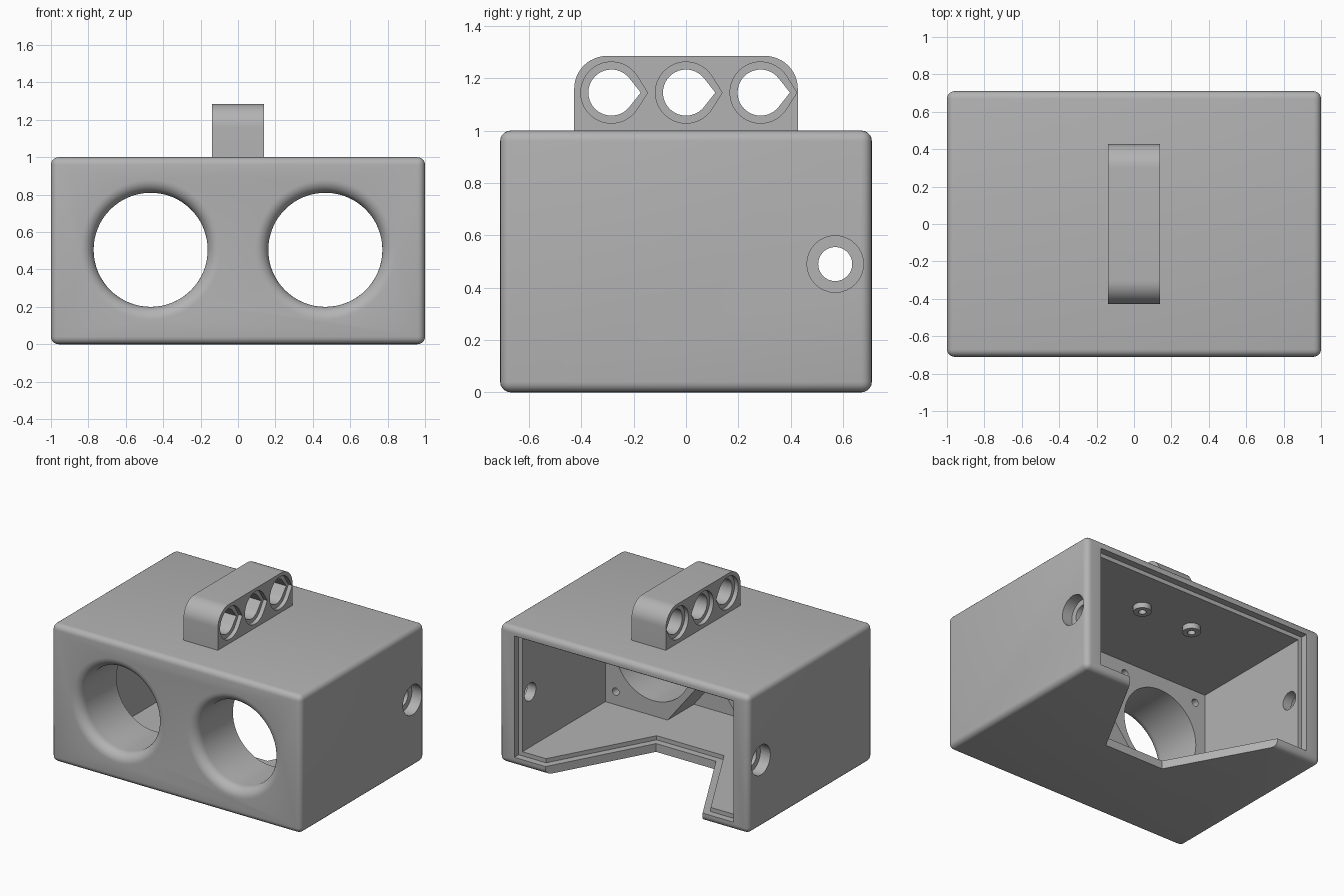
import bpy, bmesh, math
from mathutils import Vector

if "Cube" in bpy.data.objects:
    bpy.data.objects.remove(bpy.data.objects["Cube"], do_unlink=True)

grey = bpy.data.materials.new("mid grey")
grey.use_nodes = True
colour = (0.45, 0.45, 0.45, 1)
grey.diffuse_color = colour
grey.node_tree.nodes["Principled BSDF"].inputs["Base Color"].default_value = colour


def finish(name, bm):
    bmesh.ops.recalc_face_normals(bm, faces=bm.faces)
    mesh = bpy.data.meshes.new(name)
    bm.to_mesh(mesh)
    bm.free()
    mesh.materials.append(grey)
    ob = bpy.data.objects.new(name, mesh)
    bpy.context.collection.objects.link(ob)
    return ob


def prism(name, outline, axis, low, high):
    """Extrude a 2D outline along x (y,z), y (x,z) or z (x,y)."""
    place = {"x": lambda a, b: (low, a, b),
             "y": lambda a, b: (a, low, b),
             "z": lambda a, b: (a, b, low)}[axis]
    bm = bmesh.new()
    face = bm.faces.new([bm.verts.new(place(a, b)) for a, b in outline])
    out = bmesh.ops.extrude_face_region(bm, geom=[face])
    move = Vector([(high - low) * (axis == k) for k in "xyz"])
    bmesh.ops.translate(bm, vec=move,
                        verts=[v for v in out["geom"] if isinstance(v, bmesh.types.BMVert)])
    return finish(name, bm)


def block(name, x, y0, y1, z0, z1):
    return prism(name, [(-x, y0), (x, y0), (x, y1), (-x, y1)], "z", z0, z1)


def arc(cx, cy, r, start, end, steps):
    angles = [math.radians(start + (end - start) * i / steps) for i in range(steps + 1)]
    return [(cx + r * math.cos(a), cy + r * math.sin(a)) for a in angles]


def disc(cx, cy, r, steps=32):
    return arc(cx, cy, r, 0, 360, steps)[:-1]


def boolean(target, tool, operation="DIFFERENCE"):
    mod = target.modifiers.new("cut", "BOOLEAN")
    mod.operation, mod.object, mod.solver = operation, tool, "EXACT"
    bpy.context.view_layer.objects.active = target
    bpy.ops.object.modifier_apply(modifier=mod.name)
    bpy.data.objects.remove(tool, do_unlink=True)


def smooth(ob):
    bpy.ops.object.select_all(action="DESELECT")
    ob.select_set(True)
    bpy.context.view_layer.objects.active = ob
    bpy.ops.object.shade_smooth_by_angle(angle=math.radians(30))


# Rounded housing
W, D, H, EDGE = 1.0, 0.71, 1.0, 0.04
housing = block("housing", W, -D, D, 0, H)
bevel = housing.modifiers.new("round", "BEVEL")
bevel.width, bevel.segments = EDGE, 5
bpy.context.view_layer.objects.active = housing
bpy.ops.object.modifier_apply(modifier=bevel.name)

# Cavity, lid recess at the back, and nose hollow between the lens blocks
boolean(housing, block("cavity", 0.85, -0.29, 0.8, 0.09, 0.91))
boolean(housing, block("lid_recess", 0.88, 0.66, 0.85, 0.06, 0.94))
boolean(housing, prism("nose_hollow", [(-0.35, 0.09), (0.35, 0.09), (0, 0.53)],
                       "y", -0.59, -0.2))


# Stepped nose notch in the floor
def notch(front_half, front_y, back_half, z0, z1):
    outline = [(-front_half, front_y), (front_half, front_y),
               (back_half, 0.75), (-back_half, 0.75)]
    boolean(housing, prism("notch", outline, "z", z0, z1))


notch(0.27, -0.05, 0.71, 0.06, 0.2)
notch(0.24, 0, 0.652, -0.1, 0.12)

# Lens openings with rounded front rims, and screw holes around them
EYE_X, EYE_Z, EYE_R, RIM = 0.467, 0.505, 0.305, 0.07


def lens_cutter(x):
    curve = [(EYE_R, -0.2)] + arc(EYE_R + RIM, RIM - D, RIM, 180, 270, 8)
    curve.append((EYE_R + RIM, -0.8))
    bm = bmesh.new()
    steps = 64
    rings = []
    for r, y in curve:
        rings.append([bm.verts.new((x + a, y, EYE_Z + b)) for a, b in disc(0, 0, r, steps)])
    for lower, upper in zip(rings, rings[1:]):
        for i in range(steps):
            j = (i + 1) % steps
            bm.faces.new((lower[i], lower[j], upper[j], upper[i]))
    bm.faces.new(rings[0])
    bm.faces.new(rings[-1])
    return finish("lens_cutter", bm)


for side in (-1, 1):
    boolean(housing, lens_cutter(side * EYE_X))
    for dx, dz in ((0.3, 0.32), (0.3, -0.32), (-0.3, 0.32)):
        hole = disc(side * (EYE_X + dx), EYE_Z + dz, 0.027, 16)
        boolean(housing, prism("screw_hole", hole, "y", -0.45, -0.25))

    # Counterbored side holes
    for radius, inner, outer in ((0.065, 0.8, 1.1), (0.108, 0.92, 1.1)):
        low, high = sorted((side * inner, side * outer))
        boolean(housing, prism("side_hole", disc(0.57, 0.49, radius), "x", low, high))

smooth(housing)

# Small bosses under the ceiling
for side, label in ((1, "left"), (-1, "right")):
    boss = prism(label + "_ceiling_boss", disc(side * 0.21, 0.335, 0.06), "z", 0.87, 0.92)
    boolean(boss, prism("boss_hole", disc(side * 0.21, 0.335, 0.026, 16), "z", 0.8, 0.9))
    smooth(boss)

# Mounting beam on top with teardrop holes
BEAM_X, BEAM_Y, TOP, CORNER = 0.138, 0.427, 1.285, 0.125
outline = [(-BEAM_Y, 0.98), (BEAM_Y, 0.98)]
outline += arc(BEAM_Y - CORNER, TOP - CORNER, CORNER, 0, 90, 12)
outline += arc(CORNER - BEAM_Y, TOP - CORNER, CORNER, 90, 180, 12)
beam = prism("mounting_beam", outline, "x", -BEAM_X, BEAM_X)


def teardrop(y, r, tip):
    lean = math.degrees(math.acos(r / tip))
    return arc(y, 1.145, r, lean, 360 - lean, 32) + [(y + tip, 1.145)]


for y in (-0.285, 0, 0.285):
    boolean(beam, prism("pin_hole", teardrop(y, 0.088, 0.112), "x", -0.3, 0.3))
    for low, high in ((-0.3, 0.03 - BEAM_X), (BEAM_X - 0.03, 0.3)):
        boolean(beam, prism("pin_rim", teardrop(y, 0.117, 0.138), "x", low, high))
smooth(beam)
